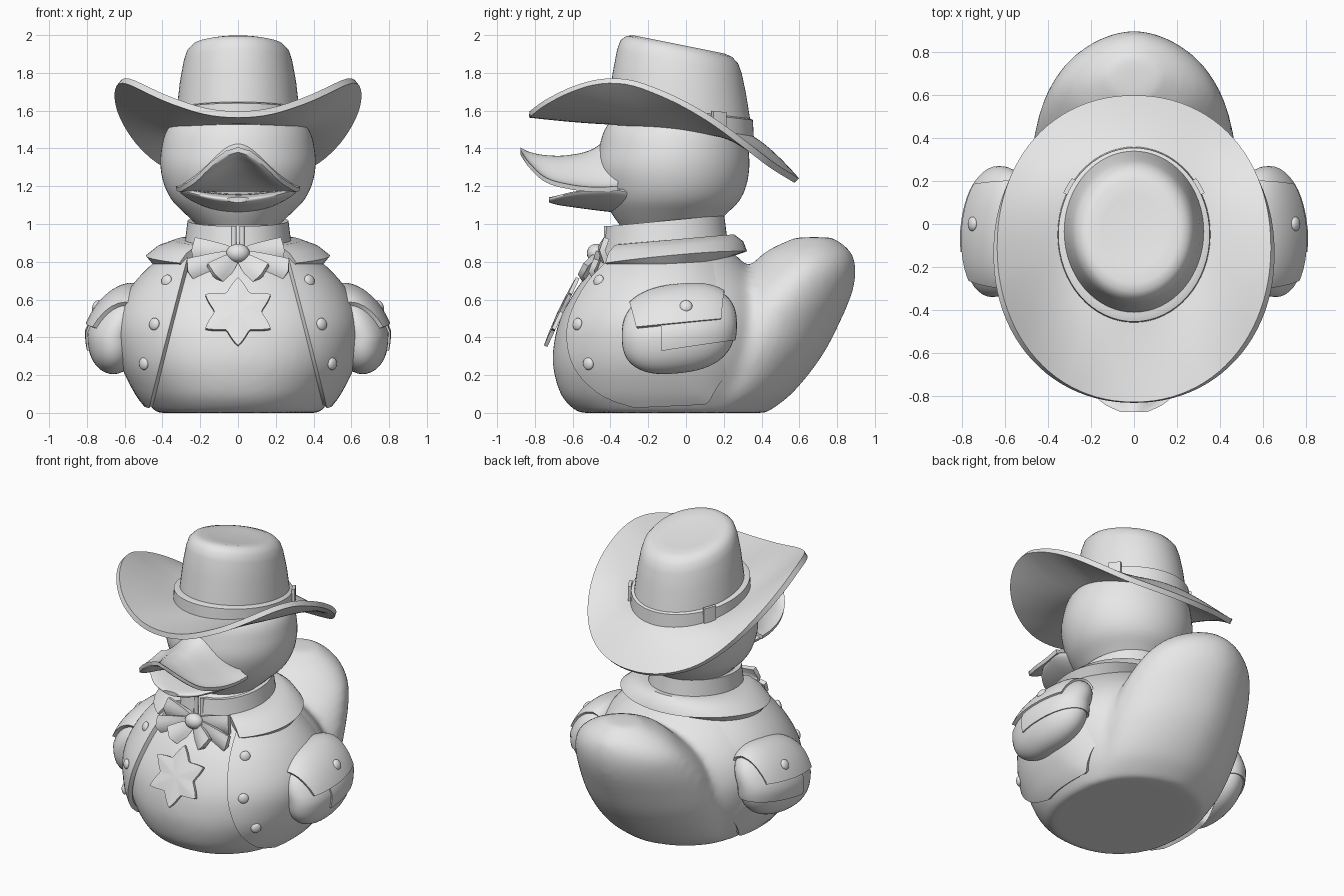
import bpy, bmesh, math
from mathutils import Vector

cube = bpy.data.objects.get("Cube")
if cube:
    bpy.data.objects.remove(cube, do_unlink=True)

GREY = (0.8, 0.8, 0.8, 1)
mat = bpy.data.materials.new("plain_grey")
mat.use_nodes = True
mat.diffuse_color = GREY
mat.node_tree.nodes["Principled BSDF"].inputs["Base Color"].default_value = GREY


def finish(name, bm, thick=0, blend=0, closed=True):
    """Turn a bmesh into a smooth shaded object, with optional shell or blended skin."""
    if closed:
        bmesh.ops.recalc_face_normals(bm, faces=bm.faces)
    me = bpy.data.meshes.new(name)
    bm.to_mesh(me)
    bm.free()
    me.materials.append(mat)
    ob = bpy.data.objects.new(name, me)
    bpy.context.collection.objects.link(ob)
    if thick:
        m = ob.modifiers.new("shell", 'SOLIDIFY')
        m.thickness, m.offset = thick, 0
    if blend:
        m = ob.modifiers.new("blend", 'REMESH')
        m.mode, m.voxel_size = 'VOXEL', blend
        m = ob.modifiers.new("soften", 'SMOOTH')
        m.factor, m.iterations = 0.5, 16
    bpy.ops.object.select_all(action='DESELECT')
    ob.select_set(True)
    bpy.context.view_layer.objects.active = ob
    bpy.ops.object.convert(target='MESH')
    bpy.ops.object.shade_smooth_by_angle(angle=math.radians(40))
    return ob


def skin(bm, rows, closed=True):
    """Bridge rows of points; closed rows are rings with capped ends."""
    vs = [[bm.verts.new(p) for p in row] for row in rows]
    n = len(rows[0])
    for a, b in zip(vs, vs[1:]):
        for i in range(n if closed else n - 1):
            j = (i + 1) % n
            bm.faces.new((a[i], a[j], b[j], b[i]))
    if closed:
        bm.faces.new(vs[0])
        bm.faces.new(vs[-1])
    return bm


def at(table, x):
    """Smooth interpolation of table rows (key, values...)."""
    k = max(i for i in range(len(table) - 1) if i == 0 or table[i][0] <= x)
    def slope(i, c):
        lo, hi = table[max(i - 1, 0)], table[min(i + 1, len(table) - 1)]
        return (hi[c] - lo[c]) / (hi[0] - lo[0])
    a, b = table[k], table[k + 1]
    h = b[0] - a[0]
    t = min(max((x - a[0]) / h, 0), 1)
    return [a[c] * (2*t**3 - 3*t*t + 1) + b[c] * (3*t*t - 2*t**3)
            + h * (slope(k, c) * (t**3 - 2*t*t + t) + slope(k + 1, c) * (t**3 - t*t))
            for c in range(1, len(a))]


def spread(lo, hi, n):
    return [lo + (hi - lo) * i / n for i in range(n + 1)]


def oval(a, z, cy, rx, ry, tilt=0, p=2.0):
    """Point on a squarish oval; angle zero faces the front."""
    s, c = math.sin(a), math.cos(a)
    x = rx * math.copysign(abs(s) ** (2 / p), s)
    y = -ry * math.copysign(abs(c) ** (2 / p), c)
    return Vector((x, cy + y, z + tilt * y))


def ring(*args, n=64, **kw):
    return [oval(2 * math.pi * i / n, *args, **kw) for i in range(n)]


def ball(name, loc, scale, direction=(0, 0, 1)):
    bm = bmesh.new()
    bmesh.ops.create_uvsphere(bm, u_segments=20, v_segments=12, radius=1)
    ob = finish(name, bm)
    ob.location, ob.scale = loc, scale
    ob.rotation_euler = Vector(direction).to_track_quat('Z', 'Y').to_euler()


# Body and tail: height, front y, back y, half width
BODY = [(0, -.57, .42, .44), (.04, -.62, .45, .465), (.1, -.665, .48, .51), (.25, -.705, .5, .585),
        (.4, -.695, .5, .62), (.5, -.665, .48, .615), (.6, -.615, .45, .575), (.7, -.55, .39, .505),
        (.8, -.46, .3, .4), (.88, -.40, .22, .29), (1, -.38, .15, .23)]
TAIL = [(0, -.2, .43, .4), (.1, -.1, .56, .44), (.3, -.05, .72, .47), (.5, .05, .825, .455),
        (.65, .18, .885, .42), (.77, .33, .9, .36), (.86, .43, .87, .26), (.93, .58, .78, .12)]


def body_point(a, z, off=0, table=BODY, p=2.2):
    f, b, rx = at(table, z)
    return oval(a, z, (f + b) / 2, rx + off, (b - f) / 2 + off, p=p)


bm = bmesh.new()
for table, p in ((BODY, 2.2), (TAIL, 1.75)):
    skin(bm, [[body_point(2 * math.pi * i / 64, z, 0, table, p) for i in range(64)]
              for z in spread(0, table[-1][0], 36)])
finish("body_and_tail", bm, blend=.022)


# Open vest that melts into the back of the body
def vest_angle(z, x_edge, off=.03):
    s = min(x_edge / (at(BODY, z)[2] + off), .98)
    return math.asin(s ** 1.1)


rows = []
for u in spread(0, 1, 72):
    w = 1 - abs(2 * u - 1)
    t = min(max((w - .35) / .3, 0), 1)
    t = t * t * (3 - 2 * t)
    row = []
    for z in spread(.035 + .05 * w + .18 * t, .87, 28):
        a0 = vest_angle(z, .48 - .26 * z)
        row.append(body_point(a0 + (2 * math.pi - 2 * a0) * u, z, .018 - .045 * t))
    rows.append(row)
finish("vest", skin(bmesh.new(), rows, False), thick=.03, closed=False)

# Vest buttons
for s in (-1, 1):
    for x, z in ((.375, .7), (.44, .47), (.495, .26)):
        a = vest_angle(z, x)
        p = body_point(a, z, .035)
        out = p - body_point(a, z, -.1)
        ball("vest_button", (s * p.x, p.y, z), (.033, .033, .018), (s * out.x, out.y, (z - .35) * .12))

# Folded vest collar, open at the front
rows = []
for a in spread(.68, 2 * math.pi - .68, 56):
    rows.append([oval(a, z, -.1, rx, ry, tilt) for z, rx, ry, tilt in (
        (.88, .25, .3, .08), (.88, .33, .345, .09), (.85, .41, .375, .1), (.805, .465, .39, .1))])
finish("vest_collar", skin(bmesh.new(), rows, False), thick=.07, closed=False)

# Shirt collar with its gap and cords
rows = [[oval(a, z, -.11, r, r + .045, .1) for z, r in ((.82, .28), (.92, .262), (1.015, .25))]
        for a in spread(.12, 2 * math.pi - .12, 56)]
finish("shirt_collar", skin(bmesh.new(), rows, False), thick=.035, closed=False)
for s in (-1, 1):
    finish("cord", skin(bmesh.new(), [[Vector((s * .022 + x, y - .42, z)) for x, y, _ in
           ring(0, 0, .014, .014, n=10)] for z in (.84, .99)]))
ball("knot", (0, -.475, .845), (.062, .05, .05))


# Neckerchief made of broad creased folds
def fold(start, end, w0, w1):
    start, end = Vector(start), Vector(end)
    d = end - start
    side = Vector((-d.z, 0, d.x)).normalized()
    rows = []
    for t in spread(0, 1, 6):
        w = w0 + (w1 - w0) * t ** .7
        rows.append([start + d * t * (1.08 - .08 * abs(k)) + side * w * k / 2
                     + Vector((0, -.025 * t * (1 - abs(k)), 0)) for k in spread(-1, 1, 4)])
    finish("neckerchief_fold", skin(bmesh.new(), rows, False), thick=.03, closed=False)


for s in (-1, 1):
    fold((s * .03, -.45, .85), (s * .23, -.42, .86), .05, .13)
    fold((s * .03, -.46, .83), (s * .25, -.475, .755), .06, .12)
    fold((s * .02, -.47, .82), (s * .12, -.53, .735), .05, .13)

# Six pointed badge, leaning with the chest
outline = []
for i in range(72):
    k = abs((i % 12) - 6) / 6
    r = .125 + .075 * (k ** 1.5)
    a = math.pi / 2 + 2 * math.pi * i / 72
    outline.append((r * math.cos(a), r * math.sin(a)))
bm = bmesh.new()
skin(bm, [[Vector((x * k, y, z * k)) for x, z in outline]
          for y, k in ((.012, 1), (-.008, 1), (-.014, .6), (-.018, .05))])
badge = finish("star_badge", bm)
badge.location = (0, -.66, .535)
badge.rotation_euler.x = -.44

# Head: height, centre y, half width, half depth
HEAD = [(.98, -.1, .2, .24), (1.05, -.09, .275, .3), (1.12, -.075, .345, .355), (1.2, -.07, .388, .388),
        (1.3, -.07, .41, .405), (1.4, -.065, .405, .395), (1.5, -.06, .375, .37), (1.58, -.05, .3, .32)]
finish("head", skin(bmesh.new(), [ring(z, *at(HEAD, z)) for z in spread(.98, 1.58, 30)]))

# Upper bill: y, half width, edge height, ridge height
BILL = [(-.875, .06, 1.39, 1.405), (-.84, .135, 1.335, 1.385), (-.75, .225, 1.25, 1.365),
        (-.62, .285, 1.21, 1.365), (-.48, .315, 1.195, 1.405), (-.36, .33, 1.2, 1.52)]
rows = []
for y in spread(-.875, -.36, 30):
    w, edge, ridge = at(BILL, y)
    hollow = min(max((-.5 - y) / .3, 0), 1)
    top, under = [], []
    for u in spread(-1, 1, 28):
        bump = (1 + math.cos(math.pi * u)) / 2
        top.append((u * w, y, edge + (ridge - edge) * bump))
        under.append((u * w * .98, y, edge - .025 + (ridge - edge) * bump * hollow * .9))
    rows.append(top + under[::-1])
finish("upper_bill", skin(bmesh.new(), rows))

# Lower bill: y, centre height, half width, half thickness
JAW = [(-.725, 1.128, .06, .014), (-.69, 1.125, .15, .022), (-.6, 1.122, .245, .033),
       (-.48, 1.115, .3, .042), (-.38, 1.112, .315, .05), (-.25, 1.11, .25, .055)]
rows = []
for y in spread(-.725, -.25, 22):
    zc, w, h = at(JAW, y)
    rows.append([(p.x, y, zc + p.y + .7 * p.x ** 2) for p in ring(0, 0, w, h, n=40)])
finish("lower_bill", skin(bmesh.new(), rows))

# Hat brim: y, edge height
EDGE = [(-.83, 1.58), (-.75, 1.64), (-.6, 1.715), (-.45, 1.755), (-.3, 1.75), (-.15, 1.70), (0, 1.63),
        (.15, 1.54), (.3, 1.43), (.45, 1.315), (.585, 1.23)]
rows = []
for i in range(97):
    a = 2 * math.pi * i / 96
    inner = oval(a, 1.505, -.05, .31, .36, -.11)
    outer = oval(a, 0, -.122, .645, .708, p=2.1)
    outer.z = at(EDGE, outer.y)[0]
    row = []
    for t in spread(0, 1, 14):
        p = inner.lerp(outer, t)
        p.z = inner.z + (outer.z - inner.z) * t ** 1.35
        row.append(p)
    rows.append(row)
bm = skin(bmesh.new(), rows, False)
bmesh.ops.remove_doubles(bm, verts=bm.verts, dist=.0005)
finish("hat_brim", bm, thick=.034, closed=False)

# Hat crown and band
CROWN = [(1.505, .335, .39, -.11), (1.6, .325, .375, -.13), (1.75, .308, .352, -.16),
         (1.86, .288, .33, -.19), (1.91, .272, .312, -.2), (1.94, .245, .28, -.2),
         (1.95, .21, .24, -.2), (1.945, .15, .17, -.2), (1.94, .07, .08, -.2)]
finish("hat_crown", skin(bmesh.new(), [ring(z, -.035, rx, ry, tilt) for z, rx, ry, tilt in CROWN]))
finish("hat_band", skin(bmesh.new(), [ring(z, -.05, r, r + .052, -.11) for z, r in
                                      ((1.505, .357), (1.595, .352), (1.605, .325))]))
for s in (-1, 1):
    rows = [[oval(s * a, z, -.05, .36, .412, -.11) for z in (1.52, 1.62)] for a in spread(2.05, 2.25, 4)]
    finish("band_loop", skin(bmesh.new(), rows, False), thick=.02, closed=False)


# Wings with overlapping pocket layers
def wing(name, s, grow, cuts, thick=0):
    bm = bmesh.new()
    bmesh.ops.create_uvsphere(bm, u_segments=40, v_segments=28, radius=1)
    for v in bm.verts:
        x = v.co.x * grow
        y, z = (math.copysign(abs(c) ** .8, c) * grow for c in v.co.yz)
        v.co = (s * (.66 + .14 * x - .09 * max(z, 0) - .03 * max(y, 0)),
                -.04 + .3 * y, .435 + .225 * z + .03 * y)
    for co, no in cuts:
        bmesh.ops.bisect_plane(bm, geom=bm.verts[:] + bm.edges[:] + bm.faces[:],
                               plane_co=co, plane_no=no, clear_inner=True)
    finish(name, bm, thick, closed=not cuts)


for s in (-1, 1):
    wing("wing", s, 1, [])
    wing("wing_layer", s, 1.0, [((0, 0, .35), (0, -.15, 1)), ((0, -.13, 0), (0, 1, 0))], .02)
    wing("wing_flap", s, 1.03, [((0, 0, .475), (0, -.1, 1)), ((0, -.27, .5), (0, 1, .25)),
                                ((0, .18, .5), (0, -1, .1))], .035)
    ball("wing_button", (s * .75, 0, .565), (.034, .034, .02), (s, 0, .5))
